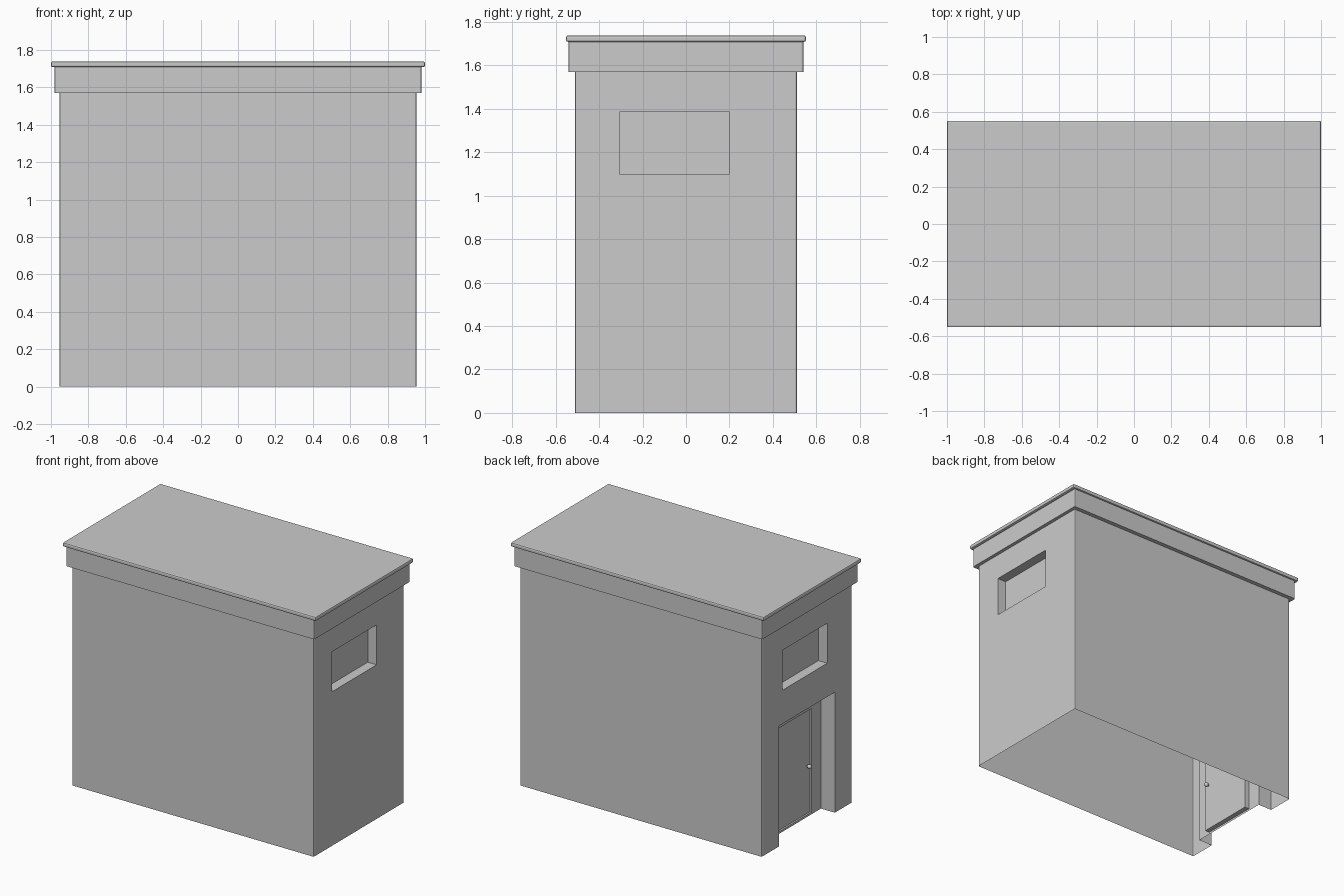
import bpy, bmesh
from mathutils import Vector

cube = bpy.data.objects.get("Cube")
if cube:
    bpy.data.objects.remove(cube, do_unlink=True)

# One plain grey for the whole building
GREY = (0.6, 0.6, 0.6, 1)
grey = bpy.data.materials.new("plain_grey")
grey.use_nodes = True
grey.diffuse_color = GREY
for node in grey.node_tree.nodes:
    if node.type == 'BSDF_PRINCIPLED':
        node.inputs["Base Color"].default_value = GREY


def finish(name, bm):
    mesh = bpy.data.meshes.new(name)
    bm.to_mesh(mesh)
    bm.free()
    mesh.materials.append(grey)
    obj = bpy.data.objects.new(name, mesh)
    bpy.context.collection.objects.link(obj)
    return obj


def box_mesh(low, high, bevel=0, upright_only=False):
    bm = bmesh.new()
    bmesh.ops.create_cube(bm, size=1)
    low, high = Vector(low), Vector(high)
    bmesh.ops.scale(bm, vec=high - low, verts=bm.verts)
    bmesh.ops.translate(bm, vec=(low + high) / 2, verts=bm.verts)
    if bevel:
        edges = [e for e in bm.edges if not upright_only
                 or abs(e.verts[0].co.z - e.verts[1].co.z) > bevel]
        bmesh.ops.bevel(bm, geom=edges, offset=bevel, segments=2,
                        profile=0.5, affect='EDGES')
    return bm


def recess(bm, x, depth, y0, y1, z0, z1, back=True):
    """Cut a rectangle in the wall at x and line it inward."""
    def wall():
        return [f for f in bm.faces if abs(f.normal.x) > 0.9
                and abs(f.calc_center_median().x - x) < 0.001]
    for co, no in (((0, y0, 0), (0, 1, 0)), ((0, y1, 0), (0, 1, 0)),
                   ((0, 0, z0), (0, 0, 1)), ((0, 0, z1), (0, 0, 1))):
        faces = wall()
        geom = set(faces)
        for f in faces:
            geom.update(f.edges, f.verts)
        bmesh.ops.bisect_plane(bm, geom=list(geom), plane_co=co,
                               plane_no=no, dist=0.0001)
        bm.normal_update()
    hole = []
    for f in wall():
        c = f.calc_center_median()
        if y0 < c.y < y1 and z0 < c.z < z1:
            hole.append(f)
    bmesh.ops.delete(bm, geom=hole, context='FACES')
    rim = [(y0, z0), (y0, z1), (y1, z1), (y1, z0)]
    inner_x = x + depth
    for i, a in enumerate(rim):
        b = rim[(i + 1) % len(rim)]
        if a[1] == b[1] == 0:
            continue  # no lining along the open ground edge
        bm.faces.new([bm.verts.new(p) for p in
                      ((x, *a), (x, *b), (inner_x, *b), (inner_x, *a))])
    if back:
        bm.faces.new([bm.verts.new((inner_x, *p)) for p in rim])
    bmesh.ops.remove_doubles(bm, verts=bm.verts, dist=0.0002)
    bm.normal_update()


# Walls: a thin shell, open underneath, with recessed windows and doorway
WX, WY, EAVES = 0.955, 0.51, 1.57
walls = box_mesh((-WX, -WY, 0), (WX, WY, EAVES), 0.008, True)
caps = [f for f in walls.faces if abs(f.normal.z) > 0.9]
bmesh.ops.delete(walls, geom=caps, context='FACES')
recess(walls, WX, -0.07, -0.305, 0.2, 1.1, 1.385)
recess(walls, -WX, 0.07, -0.23, 0.275, 1.1, 1.385)
recess(walls, -WX, 0.11, -0.315, 0.315, 0, 0.86)
DOOR_X = 0.11 - WX
recess(walls, DOOR_X, 0.012, -0.21, 0.21, 0.015, 0.755, back=False)
bmesh.ops.recalc_face_normals(walls, faces=walls.faces)
finish("walls", walls)

# Door slab, set just inside its opening
finish("door", box_mesh((DOOR_X + 0.012, -0.21, 0.015),
                        (DOOR_X + 0.035, 0.21, 0.755)))

# Knob on each face of the door
for name, side in (("outer_knob", -1), ("inner_knob", 1)):
    face_x = DOOR_X + (0.012 if side < 0 else 0.035)
    bm = box_mesh((face_x - 0.012, -0.18, 0.35), (face_x + 0.012, -0.17, 0.36))
    ball = bmesh.ops.create_uvsphere(bm, u_segments=16, v_segments=10, radius=0.015)
    bmesh.ops.translate(bm, vec=(face_x + side * 0.02, -0.175, 0.355),
                        verts=ball["verts"])
    knob = finish(name, bm)
    bpy.context.view_layer.objects.active = knob
    knob.select_set(True)
    bpy.ops.object.shade_smooth_by_angle()
    knob.select_set(False)

# Roof fascia band and thin overhanging slab
finish("fascia", box_mesh((-0.98, -0.54, EAVES), (0.98, 0.54, 1.71), 0.008, True))
finish("roof_slab", box_mesh((-1, -0.552, 1.708), (1, 0.552, 1.738), 0.009))
